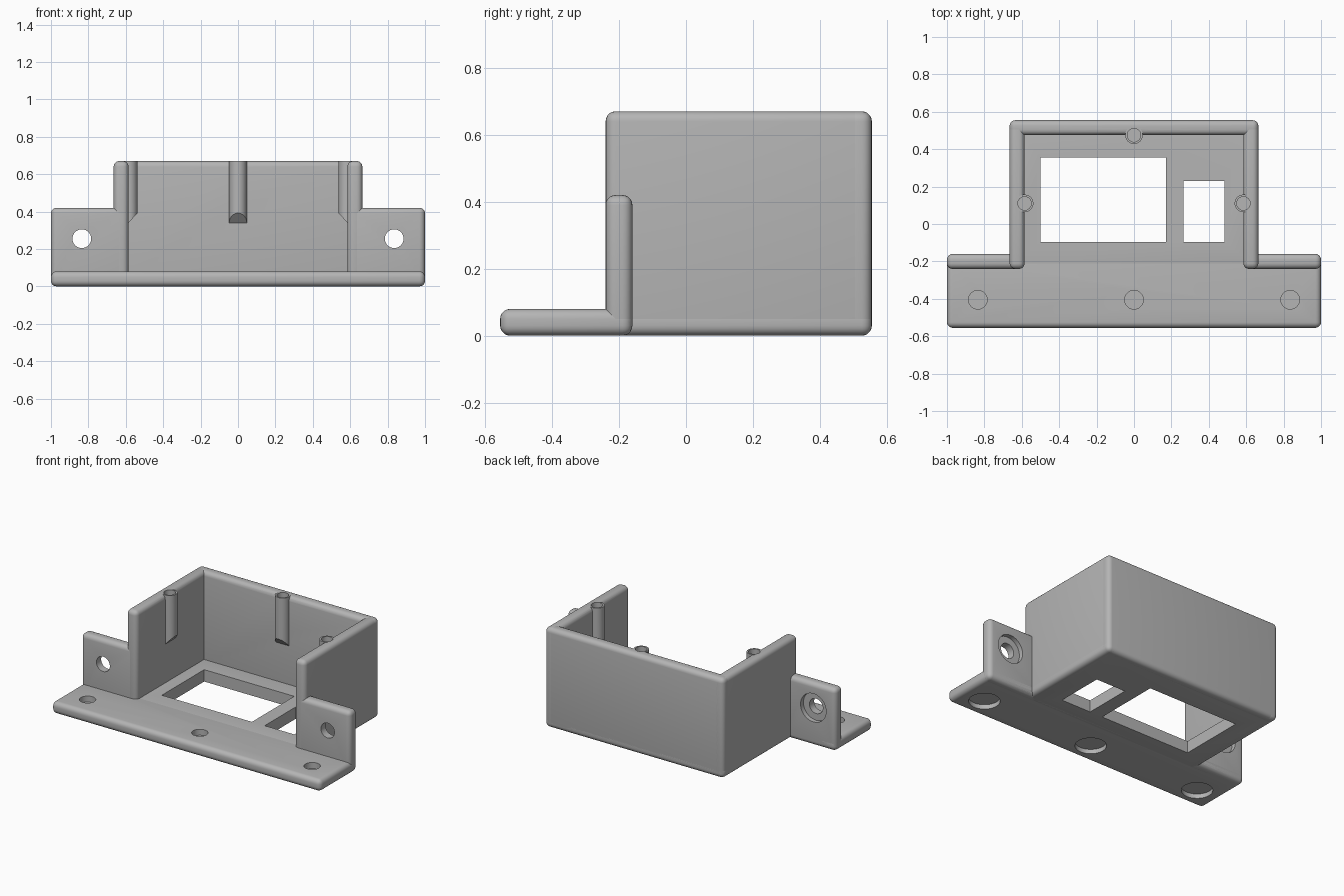
import bpy, bmesh, math
from mathutils import Matrix, Vector

default = bpy.data.objects.get("Cube")
if default:
    bpy.data.objects.remove(default)

grey = bpy.data.materials.new("plain grey")
grey.use_nodes = True
colour = (0.46, 0.46, 0.46, 1)
grey.diffuse_color = colour
grey.node_tree.nodes["Principled BSDF"].inputs["Base Color"].default_value = colour

T = 0.08        # plate thickness
R = 0.03        # edge rounding
TOP = 0.67      # wall height
W, D = 0.665, 0.555   # half width of the box, half depth overall
FRONT = -0.24   # front plane of the walls and ears
parts, cutters = [], []


def add_object(name, bm):
    bmesh.ops.recalc_face_normals(bm, faces=bm.faces)
    mesh = bpy.data.meshes.new(name)
    bm.to_mesh(mesh)
    bm.free()
    ob = bpy.data.objects.new(name, mesh)
    bpy.context.scene.collection.objects.link(ob)
    return ob


def box_mesh(lo, hi):
    lo, hi = Vector(lo), Vector(hi)
    bm = bmesh.new()
    bmesh.ops.create_cube(bm, size=1)
    bmesh.ops.scale(bm, vec=hi - lo, verts=bm.verts)
    bmesh.ops.translate(bm, vec=(lo + hi) / 2, verts=bm.verts)
    return bm


def plate(name, lo, hi):
    """Slab with every edge rounded."""
    bm = box_mesh(lo, hi)
    bmesh.ops.bevel(bm, geom=bm.edges[:], offset=R, segments=5,
                    profile=0.5, affect='EDGES')
    ob = add_object(name, bm)
    parts.append(ob)
    return ob


def rod_mesh(start, end, radius):
    start, end = Vector(start), Vector(end)
    axis = end - start
    turn = axis.to_track_quat('Z', 'Y').to_matrix().to_4x4()
    bm = bmesh.new()
    bmesh.ops.create_cone(bm, cap_ends=True, segments=40, radius1=radius,
                          radius2=radius, depth=axis.length,
                          matrix=Matrix.Translation((start + end) / 2) @ turn)
    return bm


def cut(bm, *targets):
    cutter = add_object("cutter", bm)
    cutter.hide_render = True
    cutters.append(cutter)
    for ob in targets:
        mod = ob.modifiers.new("cut", 'BOOLEAN')
        mod.operation = 'DIFFERENCE'
        mod.solver = 'EXACT'
        mod.object = cutter


# Floor of the box with its two rectangular windows
floor = plate("box_floor", (-W, FRONT, 0), (W, D, T))
for x0, x1, y1 in ((-0.5, 0.17, 0.355), (0.265, 0.485, 0.23)):
    cut(box_mesh((x0, -0.095, -T), (x1, y1, 2 * T)), floor)

# Front mounting strip: screw holes and wide head recesses, thin web between
strip = plate("front_strip", (-1, -D, 0), (1, FRONT + T, T))
for x in (-0.835, 0, 0.835):
    cut(rod_mesh((x, -0.405, 0.04), (x, -0.405, 2 * T), 0.05), strip)
    cut(rod_mesh((x, -0.405, -T), (x, -0.405, 0.03), 0.095), strip)


def screw_post(name, wall, x, y, inward):
    """Half-sunk post with a sloped underside and a blind pilot hole."""
    bm = rod_mesh((x, y, 0.2), (x, y, TOP), 0.047)
    slope = Vector(inward) * 1.1 - Vector((0, 0, 1))
    cutting = bmesh.ops.bisect_plane(
        bm, geom=bm.verts[:] + bm.edges[:] + bm.faces[:],
        plane_co=(x, y, 0.34), plane_no=slope, clear_outer=True)
    rim = [g for g in cutting["geom_cut"] if isinstance(g, bmesh.types.BMEdge)]
    bmesh.ops.edgeloop_fill(bm, edges=rim)
    post = add_object(name, bm)
    parts.append(post)
    cut(rod_mesh((x, y, 0.43), (x, y, TOP + T), 0.036), post, wall)


# Back wall and its post
back = plate("back_wall", (-W, D - T, 0), (W, D, TOP))
screw_post("back_post", back, 0, D - T, (0, -1, 0))

# Side walls, side posts and mounting ears, mirrored
for side, s in (("left", 1), ("right", -1)):
    def span(a, b):
        return sorted((s * a, s * b))

    x0, x1 = span(W - T, W)
    wall = plate(side + "_wall", (x0, FRONT, 0), (x1, D, TOP))
    screw_post(side + "_post", wall, s * (W - T), 0.11, (-s, 0, 0))

    x0, x1 = span(W - T, 1)
    ear = plate(side + "_ear", (x0, FRONT, 0), (x1, FRONT + T, 0.42))
    x, z, rear = s * 0.835, 0.255, FRONT + T
    cut(rod_mesh((x, FRONT - T, z), (x, rear + T, z), 0.05), ear)
    cut(rod_mesh((x, rear - 0.03, z), (x, rear + T, z), 0.095), ear)

# Apply the cuts, drop the cutters and finish the surfaces
bpy.context.view_layer.update()
graph = bpy.context.evaluated_depsgraph_get()
finished = [bpy.data.meshes.new_from_object(ob.evaluated_get(graph)) for ob in parts]
for ob, mesh in zip(parts, finished):
    ob.modifiers.clear()
    ob.data = mesh
    mesh.materials.clear()
    mesh.materials.append(grey)
    mesh.shade_smooth()
    mesh.set_sharp_from_angle(angle=math.radians(35))
for cutter in cutters:
    bpy.data.objects.remove(cutter)
